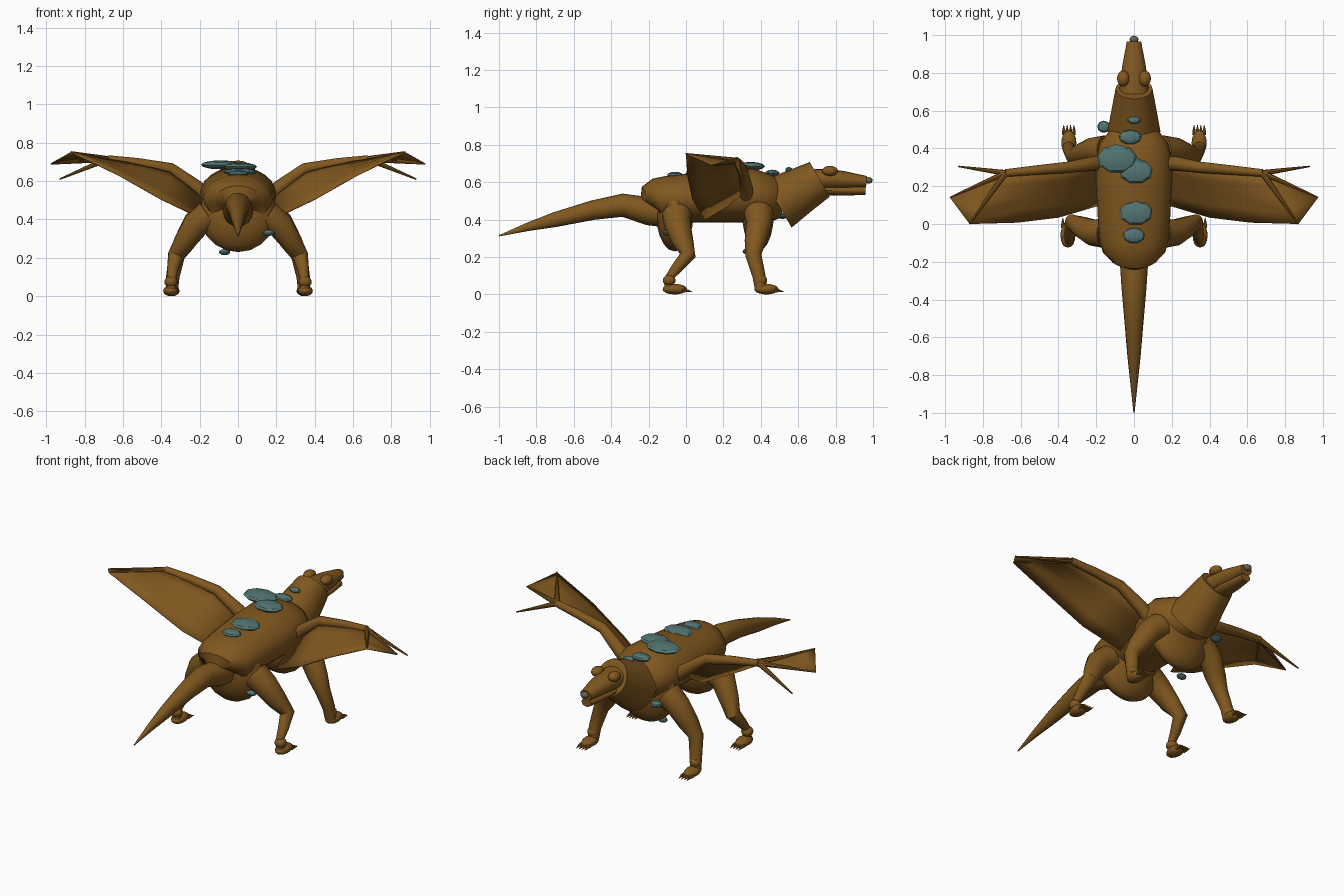
import bpy, bmesh, math
from mathutils import Vector

cube = bpy.data.objects.get("Cube")
if cube:
    bpy.data.objects.remove(cube)


def material(name, rgb):
    m = bpy.data.materials.new(name)
    m.use_nodes = True
    m.diffuse_color = (*rgb, 1)
    m.node_tree.nodes["Principled BSDF"].inputs["Base Color"].default_value = (*rgb, 1)
    return m


hide = material("brown hide", (0.22, 0.098, 0.014))
scale_teal = material("teal scale", (0.085, 0.18, 0.17))
nose_grey = material("grey nose", (0.13, 0.125, 0.1))


def finish(name, bm, mat, angle=40):
    bmesh.ops.recalc_face_normals(bm, faces=bm.faces)
    mesh = bpy.data.meshes.new(name)
    bm.to_mesh(mesh)
    bm.free()
    mesh.materials.append(mat)
    ob = bpy.data.objects.new(name, mesh)
    bpy.context.collection.objects.link(ob)
    bpy.ops.object.select_all(action="DESELECT")
    ob.select_set(True)
    bpy.context.view_layer.objects.active = ob
    bpy.ops.object.shade_smooth_by_angle(angle=math.radians(angle))
    return ob


def tube(name, stations, ref=(1, 0, 0), sides=16):
    """Loft of rings; each station is centre x, y, z, half width, half height."""
    bm = bmesh.new()
    centres = [Vector(s[:3]) for s in stations]
    rings = []
    for i, s in enumerate(stations):
        t = centres[min(i + 1, len(centres) - 1)] - centres[max(i - 1, 0)]
        t.normalize()
        u = Vector(ref)
        u = (u - t * u.dot(t)).normalized()
        v = t.cross(u)
        ring = []
        for k in range(sides):
            a = math.tau * k / sides
            ring.append(bm.verts.new(centres[i] + u * s[3] * math.cos(a) + v * s[-1] * math.sin(a)))
        rings.append(ring)
    for a, b in zip(rings, rings[1:]):
        for k in range(sides):
            j = (k + 1) % sides
            bm.faces.new((a[k], a[j], b[j], b[k]))
    bm.faces.new(rings[0])
    bm.faces.new(rings[-1])
    return finish(name, bm, hide)


def blob(name, centre, radii, mat=hide, segments=16, rings=10, angle=40):
    bm = bmesh.new()
    bmesh.ops.create_uvsphere(bm, u_segments=segments, v_segments=rings, radius=1)
    bmesh.ops.scale(bm, vec=radii, verts=bm.verts)
    bmesh.ops.translate(bm, vec=centre, verts=bm.verts)
    return finish(name, bm, mat, angle)


# Torso, with the deep chest and pelvis between the legs
tube("body", [(0, -.185, .475, .08, .07), (0, -.175, .49, .13, .105), (0, -.15, .5, .165, .122),
              (0, -.1, .508, .18, .125), (0, 0, .515, .19, .13), (0, .2, .525, .2, .14),
              (0, .35, .53, .2, .145), (0, .43, .515, .18, .128), (0, .48, .505, .14, .115),
              (0, .52, .5, .09, .09)], sides=24)
blob("pelvis", (0, -.06, .43), (.2, .1, .2))
blob("chest", (0, .385, .435), (.2, .085, .205))

# Tail
tube("tail", [(0, -.12, .44, .08, .08), (0, -.2, .445, .075, .075), (0, -.34, .477, .066, .062),
              (0, -.5, .45, .052, .052), (0, -.7, .4, .035, .04), (0, -.85, .36, .019, .022),
              (0, -1, .313, .003, .003)])

# Neck, skull, jaws and nose
tube("neck", [(0, .49, .485, .14, .148), (0, .61, .555, .118, .125), (0, .715, .615, .098, .107)], sides=20)
tube("skull", [(0, .69, .612, .078, .06), (0, .77, .615, .072, .055), (0, .85, .611, .06, .047),
               (0, .965, .602, .038, .031)])
tube("lower_jaw", [(0, .74, .556, .056, .026), (0, .86, .554, .046, .025), (0, .96, .556, .032, .024)])
blob("nose", (0, .977, .61), (.024, .02, .018), nose_grey)

for side, s in (("left", 1), ("right", -1)):
    blob(side + "_eye", (s * .057, .77, .66), (.033, .042, .028))

    # Legs, given from hip to ankle
    legs = {
        "hind": [(.15, -.05, .42, .08), (.22, -.045, .37, .07), (.28, -.015, .28, .056),
                 (.325, .01, .21, .042), (.34, -.05, .14, .03), (.345, -.09, .09, .022),
                 (.35, -.09, .03, .026)],
        "front": [(.15, .39, .43, .08), (.22, .39, .38, .068), (.28, .37, .28, .057),
                  (.32, .36, .21, .043), (.34, .39, .1, .035), (.345, .4, .03, .032)],
    }
    for kind, path in legs.items():
        tube(f"{side}_{kind}_leg", [(s * x, y, z, r) for x, y, z, r in path])
        x, y, z, r = path[-1]
        foot_y = y + .03
        blob(f"{side}_{kind}_ankle", (s * x, y, .075), (.034, .034, .03))
        blob(f"{side}_{kind}_foot", (s * x, foot_y, .028), (.04, .065, .028))
        for k in range(4):
            cx = s * x + (k - 1.5) * .018
            tube(f"{side}_{kind}_claw_{k}", [(cx, foot_y + .04, .02, .01),
                                             (cx, foot_y + .065, .02, .008),
                                             (cx, foot_y + .095, .013, .001)], sides=8)

    # Wing arm and fingers
    wrist = (s * .68, .27, .715)
    tip_back, tip_out, tip_spike = (s * .87, .0, .752), (s * .975, .14, .69), (s * .93, .305, .61)
    tube(side + "_wing_arm", [(s * .16, .32, .52, .04), (s * .22, .32, .57, .038),
                              (s * .35, .3, .665, .03), (s * .52, .285, .695, .025),
                              (*wrist, .02)], ref=(0, 1, 0), sides=12)
    for n, tip in (("back", tip_back), ("outer", tip_out), ("spike", tip_spike)):
        tube(f"{side}_{n}_finger", [(*wrist, .016), (*tip, .004)], ref=(0, 0, 1), sides=8)

    # Wing membrane, stretched between the arm and a curved trailing edge
    lead = [(.18, .32, .53), (.35, .3, .655), (.52, .285, .69), (.68, .27, .71)]
    trail = [(.18, .1, .4), (.4, .035, .505), (.62, .008, .63), (.87, .0, .75)]
    bm = bmesh.new()
    grid = []
    for a, b in zip(lead, trail):
        row = []
        for k in range(5):
            p = Vector(a).lerp(Vector(b), k / 4)
            row.append(bm.verts.new((s * p.x, p.y, p.z)))
        grid.append(row)
    for r0, r1 in zip(grid, grid[1:]):
        for k in range(4):
            bm.faces.new((r0[k], r0[k + 1], r1[k + 1], r1[k]))
    tip = bm.verts.new(tip_out)
    for k in range(4):
        bm.faces.new((grid[-1][k], grid[-1][k + 1], tip))
    wing = finish(side + "_wing_membrane", bm, hide)
    solid = wing.modifiers.new("thickness", "SOLIDIFY")
    solid.thickness = .006
    solid.offset = 0

# Faceted scales: centre, half width, half length
scales = [(-.09, .345, .685, .105, .077), (.01, .28, .675, .09, .067), (-.02, .46, .648, .06, .04),
          (.01, .06, .647, .088, .067), (0, -.06, .637, .057, .044), (0, .55, .665, .035, .02),
          (-.16, .515, .42, .035, .032), (.16, -.1, .33, .032, .024), (-.07, .325, .23, .03, .024)]
for i, (x, y, z, rx, ry) in enumerate(scales):
    blob(f"scale_{i}", (x, y, z), (rx, ry, .013 + rx * .1), scale_teal, 9, 6, 15)
